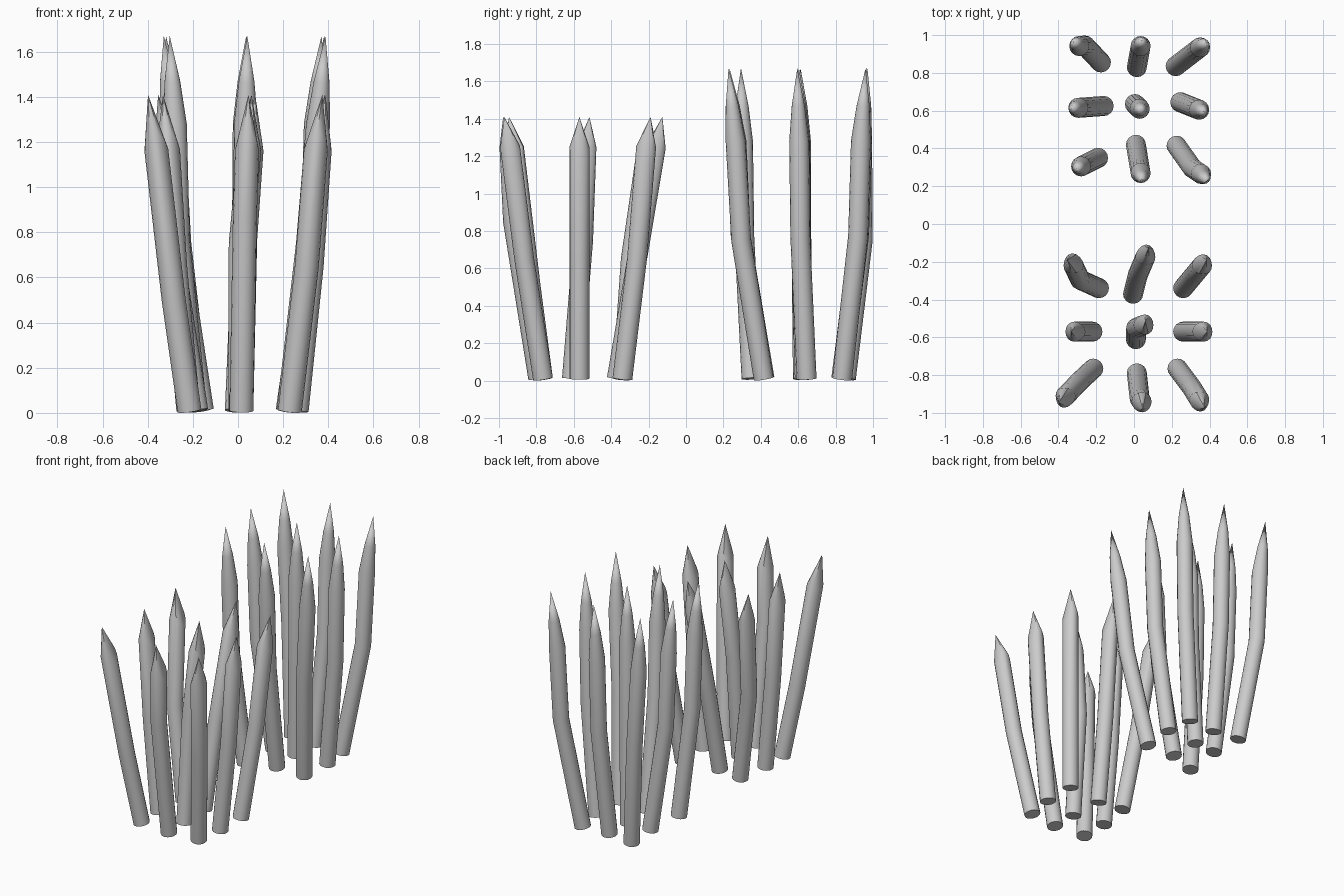
import bpy, bmesh, math
from mathutils import Vector

if "Cube" in bpy.data.objects:
    bpy.data.objects.remove(bpy.data.objects["Cube"])

SIDES = 16
R = 0.053


def ring(bm, c, axis, r, notch=0.0):
    # circle of vertices square to the axis; notch lifts the +-y sides
    u = Vector((1, 0, 0))
    u = (u - axis * u.dot(axis)).normalized()
    v = axis.cross(u)
    out = []
    for i in range(SIDES):
        a = 2 * math.pi * i / SIDES
        p = c + (u * math.cos(a) + v * math.sin(a)) * r
        out.append(bm.verts.new(p + axis * notch * math.sin(a) ** 2))
    return out


def stake(name, base, head, mid, height, shoulder, chisel):
    b = Vector((*base, 0.01))
    m = Vector(mid)
    h = Vector((*head, shoulder))
    off = (h - b) * 0.25
    tip = Vector((h.x + off.x, h.y + off.y, height))
    d1, d2 = (m - b).normalized(), (h - m).normalized()
    bm = bmesh.new()
    rings = [ring(bm, b, d1, R),
             ring(bm, m, (d1 + d2).normalized(), R),
             ring(bm, h, d2, R, 0.085 if chisel else 0.0)]
    if not chisel:
        d3 = (tip - h).normalized()
        rings.append(ring(bm, h.lerp(tip, 0.48), d3, 0.035))
    bm.faces.new(rings[0][::-1])
    apex = bm.verts.new(tip)
    for i in range(SIDES):
        j = (i + 1) % SIDES
        for lo, hi in zip(rings, rings[1:]):
            bm.faces.new((lo[i], lo[j], hi[j], hi[i]))
        bm.faces.new((rings[-1][i], rings[-1][j], apex))
    bmesh.ops.recalc_face_normals(bm, faces=bm.faces)
    me = bpy.data.meshes.new(name)
    bm.to_mesh(me)
    bm.free()
    ob = bpy.data.objects.new(name, me)
    bpy.context.collection.objects.link(ob)
    bpy.ops.object.select_all(action='DESELECT')
    ob.select_set(True)
    bpy.context.view_layer.objects.active = ob
    bpy.ops.object.shade_smooth_by_angle(angle=math.radians(30))


def auto_mid(b, h, t, z):
    return (b[0] + (h[0] - b[0]) * t, b[1] + (h[1] - b[1]) * t, z)


# tall back stakes with conical points: base xy, head xy, optional bend
back = [
    ((-0.175, 0.855), (-0.29, 0.942), (-0.26, 0.945, 0.75)),
    ((0.015, 0.83), (0.035, 0.942), None),
    ((0.22, 0.835), (0.35, 0.935), None),
    ((-0.16, 0.625), (-0.295, 0.615), None),
    ((0.005, 0.635), (0.03, 0.61), None),
    ((0.245, 0.645), (0.345, 0.605), None),
    ((-0.19, 0.35), (-0.28, 0.305), None),
    ((0.01, 0.42), (0.035, 0.27), None),
    ((0.225, 0.415), (0.355, 0.265), (0.31, 0.295, 0.75)),
]
for i, (b, h, m) in enumerate(back):
    stake(f"tall_stake_{i + 1}", b, h, m or auto_mid(b, h, 0.85, 0.77), 1.67, 1.28, False)

# short front stakes with two-faced points
front = [
    ((-0.185, -0.34), (-0.32, -0.22), (-0.285, -0.295, 0.65)),
    ((-0.005, -0.37), (0.06, -0.175), (0.02, -0.27, 0.6)),
    ((0.26, -0.34), (0.36, -0.22), None),
    ((-0.22, -0.57), (-0.31, -0.57), None),
    ((0.01, -0.61), (0.05, -0.535), (0.012, -0.55, 0.75)),
    ((0.26, -0.57), (0.362, -0.57), None),
    ((-0.215, -0.765), (-0.362, -0.91), (-0.285, -0.83, 0.5)),
    ((0.015, -0.79), (0.04, -0.94), (0.03, -0.925, 0.85)),
    ((0.23, -0.765), (0.345, -0.93), (0.305, -0.865, 0.65)),
]
for i, (b, h, m) in enumerate(front):
    stake(f"short_stake_{i + 1}", b, h, m or auto_mid(b, h, 0.65, 0.65), 1.41, 1.165, True)
